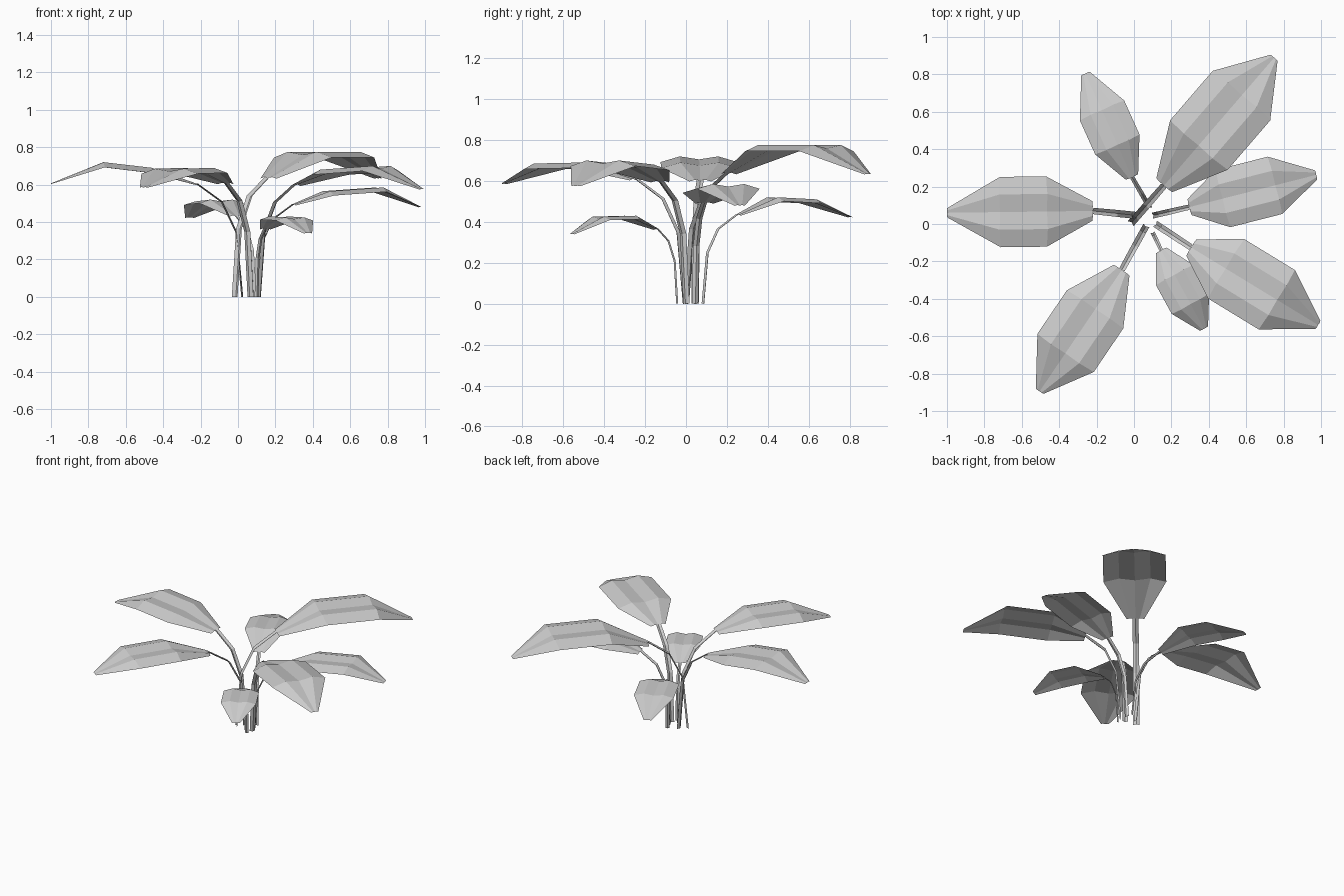
import bpy
from mathutils import Vector

if "Cube" in bpy.data.objects:
    bpy.data.objects.remove(bpy.data.objects["Cube"])


def ribbon(name, pts, halves, profile):
    """Open strip along a path; profile = (across, lift) in units of half width."""
    run = pts[-1] - pts[0]
    side = Vector((run.y, -run.x, 0)).normalized()
    n = len(profile)
    verts, faces = [], []
    for i, p in enumerate(pts):
        tangent = (pts[min(i + 1, len(pts) - 1)] - pts[max(i - 1, 0)]).normalized()
        normal = side.cross(tangent).normalized()
        for across, lift in profile:
            verts.append(p + (side * across + normal * lift) * halves[i])
    for i in range(len(pts) - 1):
        for j in range(n - 1):
            a = i * n + j
            faces.append((a, a + 1, a + n + 1, a + n))
    mesh = bpy.data.meshes.new(name)
    mesh.from_pydata(verts, [], faces)
    obj = bpy.data.objects.new(name, mesh)
    bpy.context.collection.objects.link(obj)


# Cross-sections: arched blade with a groove on the midrib, shallow V stalk
BLADE = [(-1, -0.15), (-0.5, 0), (0, -0.08), (0.5, 0), (1, -0.15)]
STALK = [(-1, 0.2), (0, -0.25), (1, 0.2)]


def leaf(name, foot, start, tip, heights, spread, half):
    """Stalk from foot to start, then a blade from start to tip, widest at spread."""
    foot, start, tip = Vector(foot), Vector(start), Vector(tip)
    # Stalk: nearly upright, then bending outwards
    stalk = [foot.lerp(start, t).to_3d() + Vector((0, 0, heights[0] * f))
             for t, f in ((0, 0), (0.13, 0.57), (0.45, 0.84), (1, 1))]
    thin = 0.1 * half
    ribbon(name + "_stalk", stalk, [thin, thin, thin, thin * 0.9], STALK)
    # Blade: narrow start, wide middle, small blunt tip
    blade = [start.lerp(tip, t).to_3d() + Vector((0, 0, z))
             for t, z in zip((0, *spread, 1), heights)]
    ribbon(name + "_leaf", blade, [0.28 * half, half, half, 0.025], BLADE)


leaf("back_right", (-0.015, 0.005), (0.16, 0.205), (0.75, 0.89),
     (0.64, 0.775, 0.775, 0.635), (0.31, 0.71), 0.203)
leaf("left", (0.022, 0.045), (-0.22, 0.07), (-1, 0.06),
     (0.605, 0.69, 0.72, 0.607), (0.31, 0.64), 0.188)
leaf("back_left", (0.085, 0.085), (-0.01, 0.25), (-0.26, 0.805),
     (0.435, 0.52, 0.51, 0.425), (0.31, 0.65), 0.13)
leaf("front_left", (0.065, -0.01), (-0.065, -0.245), (-0.505, -0.895),
     (0.61, 0.69, 0.685, 0.587), (0.32, 0.69), 0.182)
leaf("right", (0.1, 0.045), (0.295, 0.09), (0.975, 0.263),
     (0.495, 0.565, 0.585, 0.482), (0.26, 0.68), 0.158)
leaf("front_right", (0.115, 0), (0.305, -0.125), (0.985, -0.54),
     (0.6, 0.68, 0.7, 0.577), (0.27, 0.68), 0.186)
leaf("front", (0.1, -0.045), (0.145, -0.14), (0.375, -0.56),
     (0.365, 0.43, 0.425, 0.342), (0.31, 0.69), 0.114)
